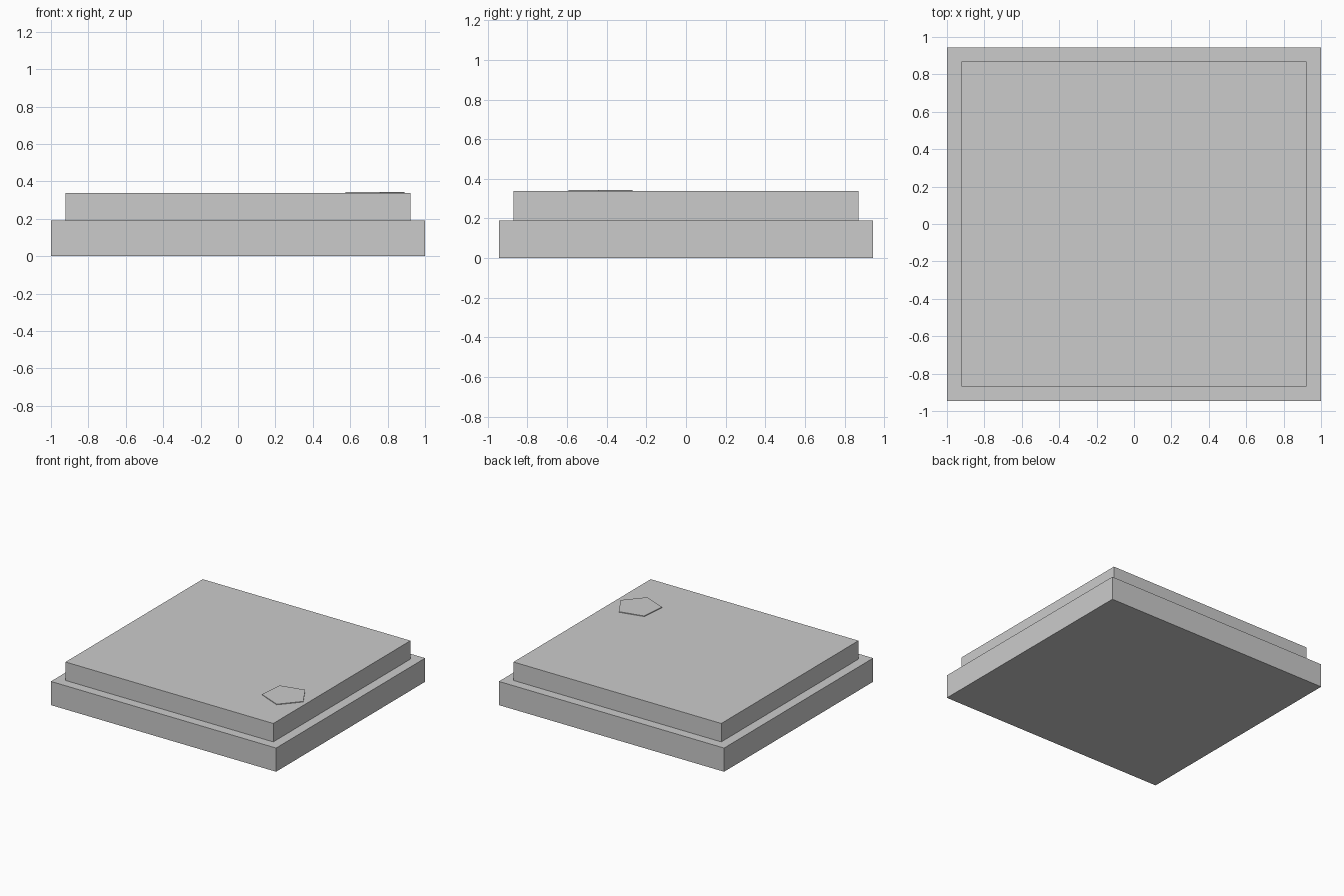
import bpy
from math import radians

if "Cube" in bpy.data.objects:
    bpy.data.objects.remove(bpy.data.objects["Cube"])


def box(name, sx, sy, z0, z1):
    bpy.ops.mesh.primitive_cube_add(size=1, location=(0, 0, (z0 + z1) / 2))
    o = bpy.context.object
    o.name = name
    o.scale = (sx, sy, z1 - z0)
    bpy.ops.object.transform_apply(location=False, rotation=False, scale=True)
    return o


# Stepped slab: wide base and inset upper tier
box("base_slab", 2.0, 1.89, 0.0, 0.19)
box("upper_slab", 1.845, 1.74, 0.19, 0.338)

# Thin five-sided disc lying on the upper tier
bpy.ops.mesh.primitive_cylinder_add(vertices=5, radius=0.17, depth=0.02,
                                    location=(0.72, -0.427, 0.333))
disc = bpy.context.object
disc.name = "pentagon_disc"
disc.rotation_euler.z = radians(-5 - 90)
